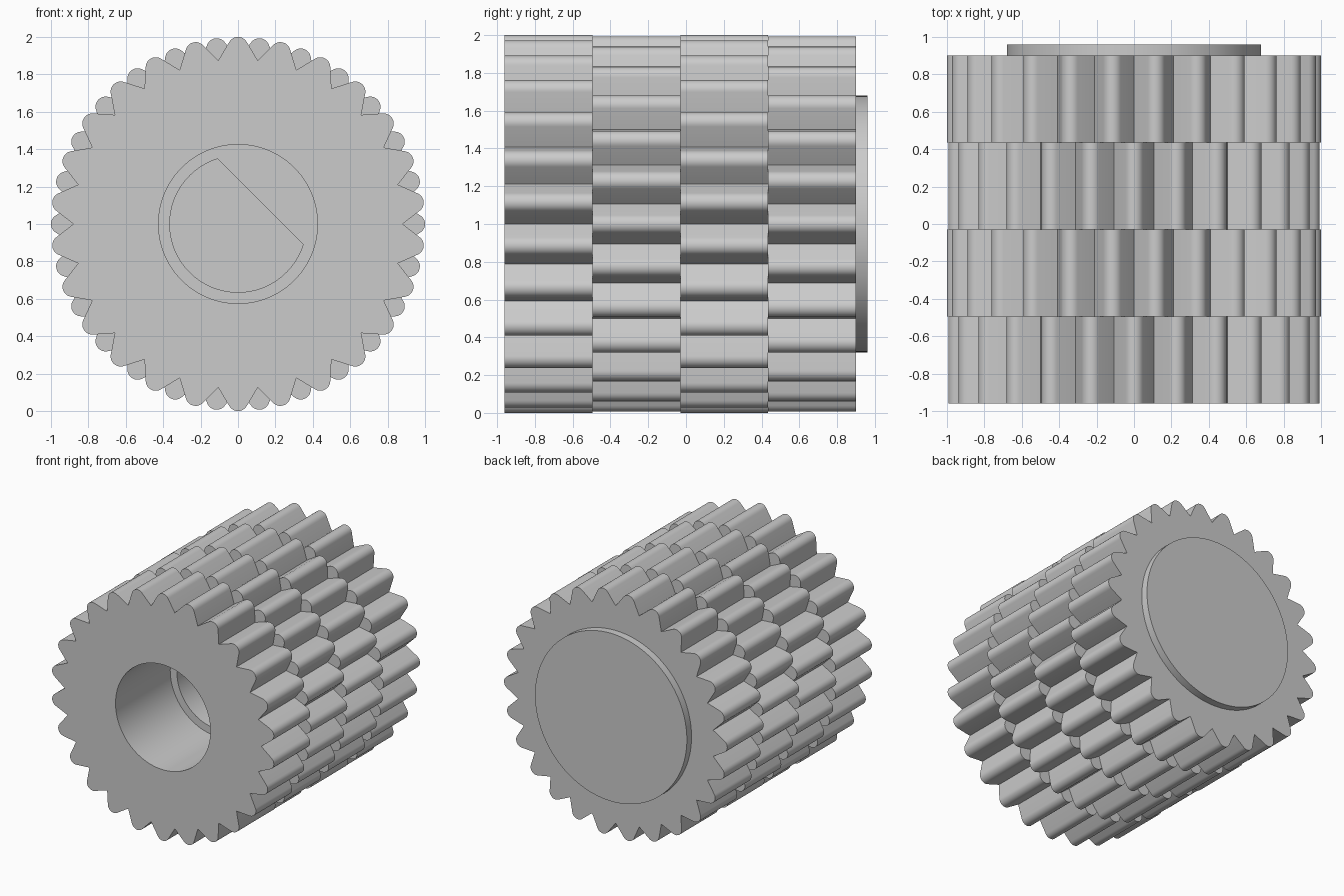
import bpy
import bmesh
from math import sin, cos, pi, radians, sqrt, asin, atan2
from mathutils import Vector

cube = bpy.data.objects.get("Cube")
if cube:
    bpy.data.objects.remove(cube, do_unlink=True)

TEETH = 26
PITCH = 2 * pi / TEETH
ROOT = 0.88        # radius at the bottom of the tooth gaps
TIP = 0.054        # rounding radius of each tooth
BORE = 0.425
SHAFT = 0.365
FLAT = 0.17        # distance of the shaft flat from the axis
FRONT, BACK = -0.96, 0.90

grey = bpy.data.materials.new("plain grey")
grey.use_nodes = True
colour = (0.6, 0.6, 0.6, 1)
grey.diffuse_color = colour
grey.node_tree.nodes["Principled BSDF"].inputs["Base Color"].default_value = colour


def arc(radius, start, end, count, closed=False):
    steps = count if closed else count - 1
    return [(radius * cos(start + (end - start) * i / steps),
             radius * sin(start + (end - start) * i / steps)) for i in range(count)]


def circle(radius, count=96):
    return arc(radius, 0, 2 * pi, count, closed=True)


def gear_outline(phase):
    """V-shaped gaps whose flanks run tangent into rounded tooth tips."""
    centre = 1 - TIP
    gap = Vector((ROOT * cos(PITCH / 2), ROOT * sin(PITCH / 2)))
    to_gap = gap - Vector((centre, 0))
    # angle on the tip circle where the flank touches it
    touch = atan2(to_gap.y, to_gap.x) - (pi / 2 - asin(TIP / to_gap.length))
    tooth = [(gap.x, -gap.y)]
    tooth += [(centre + x, y) for x, y in arc(TIP, -touch, touch, 11)]
    outline = []
    for i in range(TEETH):
        a = phase + i * PITCH
        outline += [(x * cos(a) - y * sin(a), x * sin(a) + y * cos(a)) for x, y in tooth]
    return outline


def prism(name, outlines, y0, y1):
    """Extrude an outline, with optional inner outlines as holes, along y."""
    bm = bmesh.new()
    for points in outlines:
        verts = [bm.verts.new((x, y0, z + 1)) for x, z in points]
        for i, v in enumerate(verts):
            bm.edges.new((v, verts[i - 1]))
    if len(outlines) == 1:
        bm.faces.new(bm.verts[:])
    else:
        bmesh.ops.triangle_fill(bm, use_beauty=True, edges=bm.edges[:],
                                normal=(0, -1, 0))
    extruded = bmesh.ops.extrude_face_region(bm, geom=bm.faces[:], use_keep_orig=True)
    moved = [g for g in extruded["geom"] if isinstance(g, bmesh.types.BMVert)]
    bmesh.ops.translate(bm, verts=moved, vec=(0, y1 - y0, 0))
    bmesh.ops.recalc_face_normals(bm, faces=bm.faces[:])
    mesh = bpy.data.meshes.new(name)
    bm.to_mesh(mesh)
    bm.free()
    mesh.materials.append(grey)
    obj = bpy.data.objects.new(name, mesh)
    bpy.context.collection.objects.link(obj)
    bpy.ops.object.select_all(action="DESELECT")
    obj.select_set(True)
    bpy.context.view_layer.objects.active = obj
    bpy.ops.object.shade_smooth_by_angle(angle=radians(25))
    return obj


# Four toothed rings, every second one turned by half a tooth
width = (BACK - FRONT) / 4
for i in range(4):
    phase = PITCH / 2 if i % 2 == 0 else 0
    prism(f"toothed_ring_{i + 1}", [gear_outline(phase), circle(BORE)],
          FRONT + i * width, FRONT + (i + 1) * width)

# Collar deep in the bore with a D-shaped shaft socket, flat to the upper left's opposite
half = atan2(sqrt(SHAFT ** 2 - FLAT ** 2), FLAT)
socket = arc(SHAFT, pi / 4 + half, pi / 4 + 2 * pi - half, 64)
prism("shaft_collar", [circle(BORE), socket], -0.26, BACK)

# Round plate closing the back
prism("back_plate", [circle(0.68)], BACK, 0.96)
